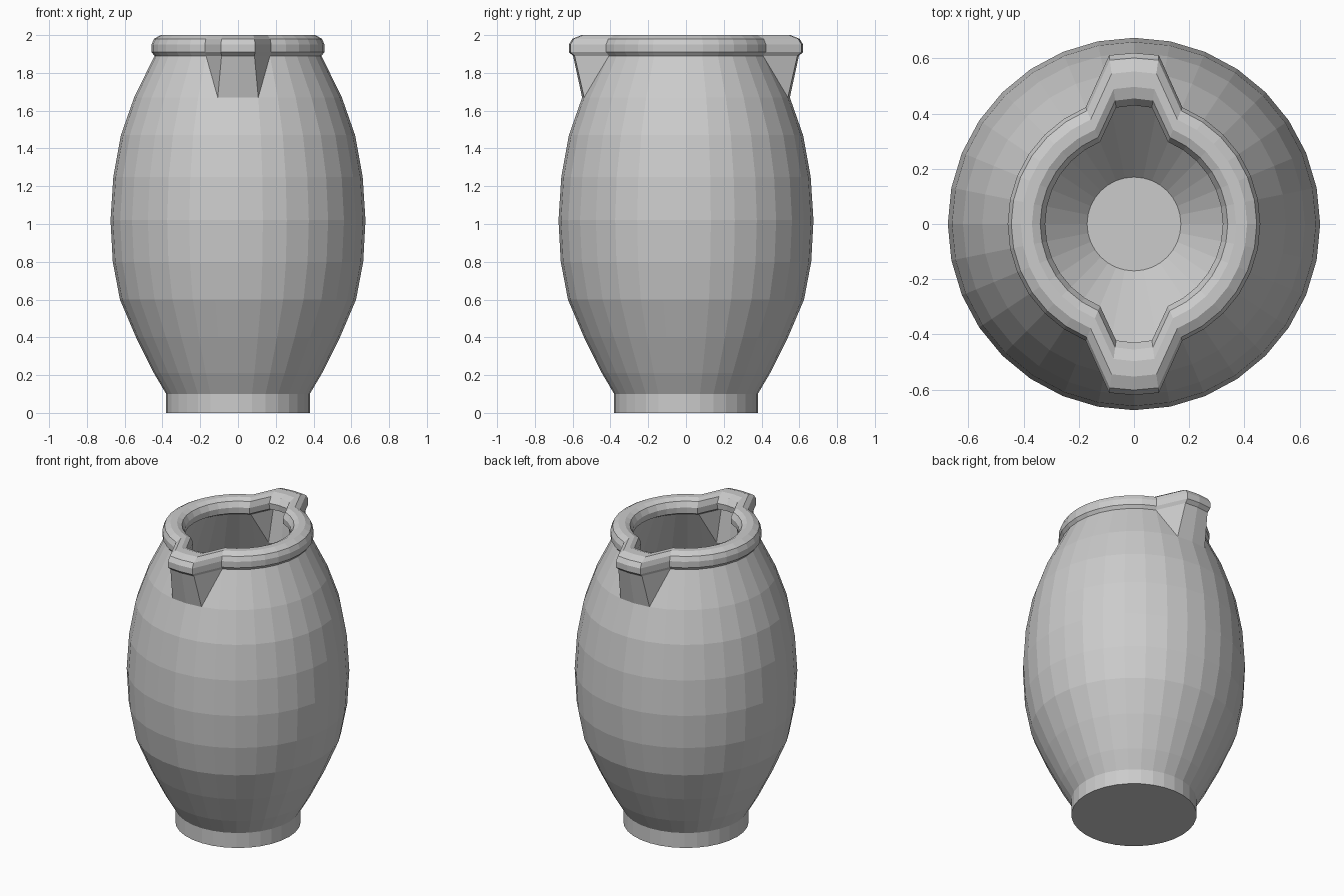
import bpy, bmesh, math

cube = bpy.data.objects.get("Cube")
if cube:
    bpy.data.objects.remove(cube, do_unlink=True)

SIDES = 32

# Closed wall section (radius, height): foot, belly, rim, inside wall, floor
OUTER = [(0.38, 0), (0.38, 0.1), (0.445, 0.21), (0.54, 0.4), (0.625, 0.6), (0.663, 0.8),
         (0.675, 1.02), (0.66, 1.25), (0.62, 1.47), (0.55, 1.67)]
RIM = [(0.442, 1.89), (0.458, 1.91), (0.458, 1.95), (0.445, 1.98), (0.41, 2),
       (0.37, 2), (0.34, 1.985), (0.322, 1.95), (0.325, 1.91), (0.36, 1.89)]
INNER = [(0.46, 1.67), (0.55, 1.47), (0.59, 1.25), (0.6, 1.02), (0.59, 0.8),
         (0.55, 0.6), (0.46, 0.4), (0.17, 0.1)]
PROFILE = OUTER + RIM + INNER
FIRST, LAST = len(OUTER), len(OUTER) + len(RIM) - 1


def place(level, k):
    """Point on the wall; at the rim the three columns of each spout are pulled out."""
    r, z = PROFILE[level]
    a = 2 * math.pi * k / SIDES
    x, y = r * math.sin(a), r * math.cos(a)
    off = (k + SIDES // 4) % (SIDES // 2) - SIDES // 4
    if FIRST <= level <= LAST and abs(off) <= 1:
        t = (r - 0.322) / (0.458 - 0.322)
        reach = 0.43 + 0.19 * t - 0.008 * abs(off)
        x = math.copysign(0.065 + 0.025 * t, x) * abs(off)
        y = math.copysign(reach, y)
    return x, y, z


bm = bmesh.new()
rings = [[bm.verts.new(place(i, k)) for k in range(SIDES)] for i in range(len(PROFILE))]

# Wall faces; the spout flanks split from the spout foot to the rim
for i in range(len(PROFILE) - 1):
    low, high = rings[i], rings[i + 1]
    for k in range(SIDES):
        n = (k + 1) % SIDES
        a, b, c, d = low[k], low[n], high[n], high[k]
        off = (k + SIDES // 4) % (SIDES // 2) - SIDES // 4
        flank = off in (1, -2)
        if flank and i in (FIRST - 1, LAST):
            if (off == 1) == (i == FIRST - 1):
                bm.faces.new((a, b, c))
                bm.faces.new((a, c, d))
            else:
                bm.faces.new((a, b, d))
                bm.faces.new((b, c, d))
        else:
            bm.faces.new((a, b, c, d))

# Underside and inside floor
bm.faces.new(rings[0])
bm.faces.new(rings[-1])
bmesh.ops.recalc_face_normals(bm, faces=bm.faces)

mesh = bpy.data.meshes.new("jar")
bm.to_mesh(mesh)
bm.free()
jar = bpy.data.objects.new("jar", mesh)
bpy.context.collection.objects.link(jar)

# Plain grey clay
clay = bpy.data.materials.new("grey clay")
clay.use_nodes = True
clay.diffuse_color = (0.6, 0.6, 0.6, 1)
clay.node_tree.nodes["Principled BSDF"].inputs["Base Color"].default_value = clay.diffuse_color
mesh.materials.append(clay)
